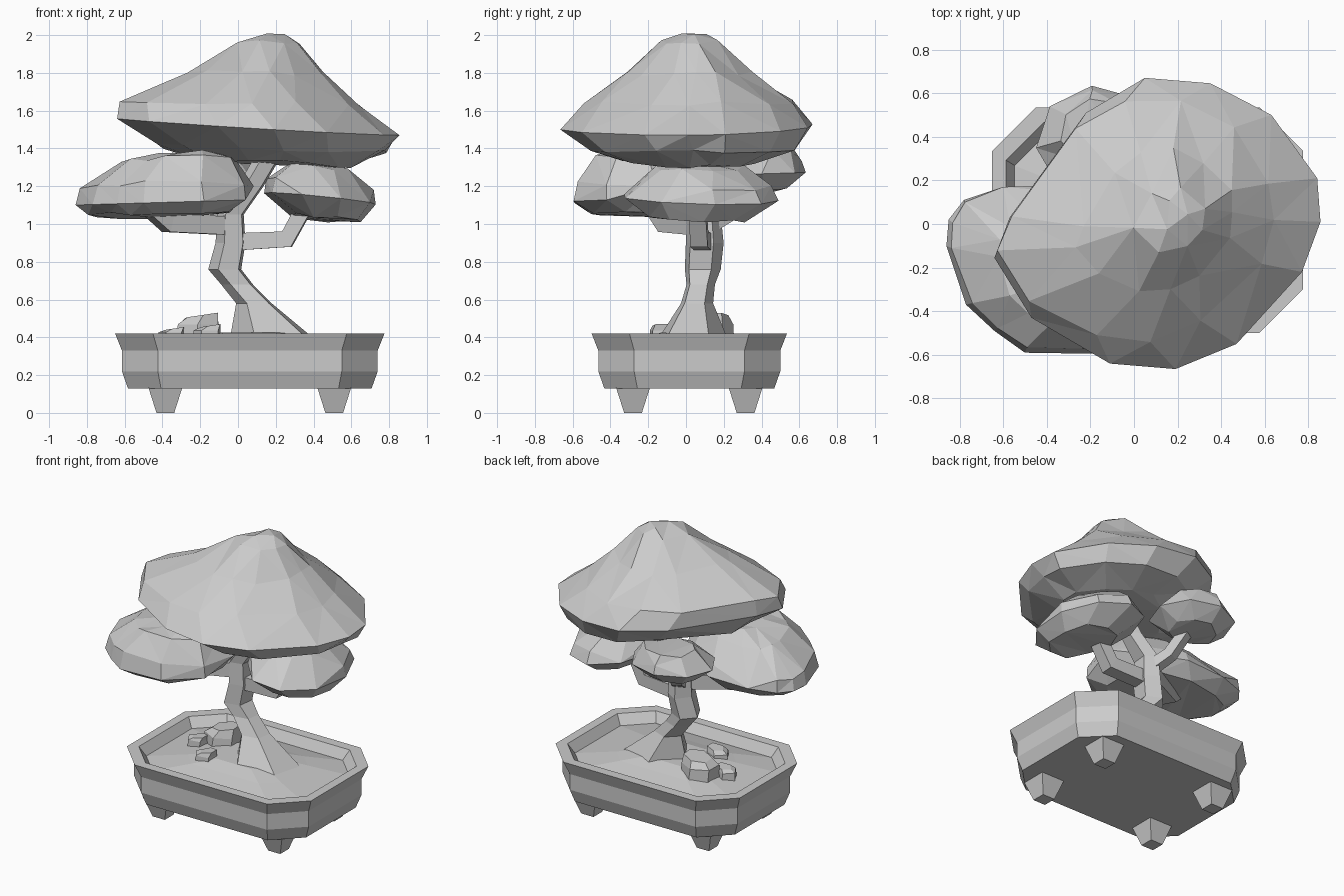
import bpy, bmesh, math, random
from mathutils import Vector

random.seed(11)


def loft(name, rings, weld=0.0, tri=False):
    """Skin a stack of equal-length rings, flat shaded; weld merges close points into bigger facets."""
    bm = bmesh.new()
    vs = [[bm.verts.new(p) for p in r] for r in rings]
    n = len(rings[0])
    for a, b in zip(vs, vs[1:]):
        for i in range(n):
            j = (i + 1) % n
            bm.faces.new((a[i], a[j], b[j], b[i]))
    bm.faces.new(vs[0][::-1])
    bm.faces.new(vs[-1])
    if weld:
        bmesh.ops.remove_doubles(bm, verts=bm.verts[:], dist=weld)
    if tri:
        bmesh.ops.triangulate(bm, faces=bm.faces[:], quad_method='SHORT_EDGE')
    bmesh.ops.recalc_face_normals(bm, faces=bm.faces[:])
    me = bpy.data.meshes.new(name)
    bm.to_mesh(me)
    bm.free()
    ob = bpy.data.objects.new(name, me)
    bpy.context.collection.objects.link(ob)
    return ob


def octagon(hx, hy, z, c=0.19):
    """Chamfered rectangle around the pot centre."""
    pts = [(hx, -hy + c), (hx, hy - c), (hx - c, hy), (-hx + c, hy),
           (-hx, hy - c), (-hx, -hy + c), (-hx + c, -hy), (hx - c, -hy)]
    return [(0.0625 + x, 0.0175 + y, z) for x, y in pts]


def ellipse(cx, cy, z, rx, ry, n, turn=0.0):
    return [(cx + rx * math.cos(turn + math.tau * i / n),
             cy + ry * math.sin(turn + math.tau * i / n), z) for i in range(n)]


def tube(name, path, sides=4):
    """Branch along points (x, y, z, radius)."""
    pts = [Vector(p[:3]) for p in path]
    rings = []
    for i, p in enumerate(pts):
        t = (pts[min(i + 1, len(pts) - 1)] - pts[max(i - 1, 0)]).normalized()
        side = t.cross(Vector((0, 0, 1))).normalized()
        up = side.cross(t)
        rings.append([p + path[i][3] * (side * math.cos(a) + up * math.sin(a))
                      for a in (math.tau * (k + 0.5) / sides for k in range(sides))])
    return loft(name, rings)


def pad(name, outline, centre, rings, weld, jitter=0.02):
    """Foliage: scaled copies of an outline; rings are (z, scale, cx, cy, tilt_x, tilt_y)."""
    out = []
    for z, s, cx, cy, tx, ty in rings:
        j = 0 if s == 1 else jitter
        turn = 0 if s > 0.78 else random.uniform(-0.3, 0.3)
        ring = []
        for x, y in outline:
            k = s * (1 + random.uniform(-2, 2) * j)
            d = Vector((x - centre[0], y - centre[1], 0)) * k
            d = Vector((d.x - d.y * turn * 0.5, d.y + d.x * turn * 0.5, 0))
            ring.append((cx + d.x, cy + d.y, z + tx * d.x + ty * d.y + random.uniform(-j, j) * 0.7))
        out.append(ring)
    return loft(name, out, weld, True)


# Pot with a sunken rim
loft("pot", [octagon(0.645, 0.45, 0.13, 0.175), octagon(0.677, 0.482, 0.22),
             octagon(0.677, 0.482, 0.33), octagon(0.713, 0.517, 0.42, 0.2),
             octagon(0.65, 0.45, 0.42, 0.175), octagon(0.6, 0.405, 0.34, 0.16)])

# Mounded soil
loft("soil", [octagon(0.61, 0.41, 0.355, 0.16), octagon(0.36, 0.25, 0.395, 0.1),
              octagon(0.2, 0.15, 0.425, 0.07)], tri=True)

# Four tapered feet
for sx in (-1, 1):
    for sy in (-1, 1):
        x, y, q = 0.0625 + sx * 0.447, 0.0175 + sy * 0.298, math.sqrt(2)
        loft("pot_foot", [ellipse(x, y, 0, 0.047 * q, 0.047 * q, 4, math.pi / 4),
                          ellipse(x, y, 0.135, 0.09 * q, 0.09 * q, 4, math.pi / 4)])

# Stones
for x, y, r, top, n in ((-0.21, 0.14, 0.13, 0.515, 6), (-0.35, 0.05, 0.075, 0.445, 5),
                        (-0.16, -0.13, 0.08, 0.46, 5)):
    loft("stone", [ellipse(x, y, 0.36, r, r * 0.9, n, 0.4),
                   ellipse(x, y, 0.4 + (top - 0.4) * 0.6, r * 0.95, r * 0.85, n, 0.5),
                   [(a, b, c + (a - x) * 0.15) for a, b, c in
                    ellipse(x + 0.02, y, top, r * 0.72, r * 0.65, n, 0.6)]])

# Crooked trunk: rings of (cx, cy, z, rx, ry)
trunk = [(0.19, 0.03, 0.40, 0.22, 0.18), (0.09, 0.055, 0.58, 0.095, 0.085),
         (0.0, 0.075, 0.68, 0.085, 0.075), (-0.065, 0.085, 0.76, 0.088, 0.095),
         (-0.035, 0.095, 0.90, 0.08, 0.1), (-0.035, 0.09, 1.05, 0.07, 0.09),
         (0.07, 0.07, 1.2, 0.07, 0.07), (0.2, 0.05, 1.42, 0.07, 0.065)]
loft("trunk", [ellipse(x, y, z, a * 1.06, b * 1.06, 5, 0.5) for x, y, z, a, b in trunk])

# Branches carrying the lower pads
tube("right_branch", [(-0.03, 0.09, 0.905, 0.065), (0.26, 0.07, 0.92, 0.066), (0.38, 0.06, 1.14, 0.06)])
tube("left_branch", [(-0.03, 0.08, 0.99, 0.07), (-0.37, -0.1, 1.005, 0.068), (-0.5, -0.18, 1.12, 0.06)])
tube("back_branch", [(-0.03, 0.1, 0.98, 0.055), (-0.1, 0.24, 1.06, 0.05), (-0.16, 0.37, 1.24, 0.045)])

# Crown
crown = [(0.05, 0.67), (0.35, 0.645), (0.63, 0.50), (0.84, 0.21), (0.855, 0.01), (0.77, -0.22),
         (0.47, -0.55), (0.19, -0.665), (-0.11, -0.64), (-0.47, -0.43), (-0.64, -0.155),
         (-0.57, 0.03), (-0.22, 0.51)]
pad("crown_foliage", crown, (0.1, 0),
    [(1.325, 0.54, 0.18, 0.02, -0.04, 0), (1.395, 0.82, 0.17, 0.03, -0.03, 0),
     (1.515, 1, 0.1, 0, -0.06, 0.015), (1.645, 0.84, 0.0, 0.01, -0.01, 0),
     (1.80, 0.49, 0.09, 0.01, -0.02, 0), (1.965, 0.23, 0.16, 0.02, -0.06, 0),
     (2.0, 0.1, 0.17, 0.04, 0, 0)], weld=0.085)

# Left pad
left = [(-0.86, -0.1), (-0.85, 0.02), (-0.78, 0.11), (-0.6, 0.17), (-0.3, 0.18), (-0.05, 0.06),
        (0.1, -0.15), (0.04, -0.42), (-0.18, -0.595), (-0.5, -0.59), (-0.64, -0.49), (-0.77, -0.37)]
pad("left_foliage", left, (-0.38, -0.2),
    [(1.05, 0.77, -0.4, -0.2, 0.02, -0.03), (1.115, 1, -0.38, -0.2, 0.03, 0),
     (1.2, 0.96, -0.38, -0.205, 0.02, -0.06), (1.335, 0.64, -0.31, -0.22, 0.02, -0.08),
     (1.37, 0.38, -0.25, -0.22, 0.03, -0.04)], weld=0.075)

# Right pad
right = [p[:2] for p in ellipse(0.435, 0.07, 0, 0.3, 0.42, 9, 0.2)]
pad("right_foliage", right, (0.435, 0.07),
    [(1.03, 0.62, 0.47, 0.05, -0.1, -0.03), (1.135, 1, 0.435, 0.07, -0.1, -0.03),
     (1.21, 0.93, 0.435, 0.06, -0.1, -0.02), (1.30, 0.57, 0.42, 0.07, -0.08, 0),
     (1.325, 0.28, 0.41, 0.08, -0.08, 0)], weld=0.075)

# Back pad
back = [p[:2] for p in ellipse(-0.165, 0.375, 0, 0.285, 0.26, 8, 0.1)]
pad("back_foliage", back, (-0.165, 0.375),
    [(1.175, 0.55, -0.16, 0.39, 0, 0.02), (1.265, 1, -0.165, 0.375, 0, 0.03),
     (1.31, 0.94, -0.165, 0.38, 0, 0.08), (1.385, 0.6, -0.165, 0.42, 0, 0.06)], weld=0.06)
